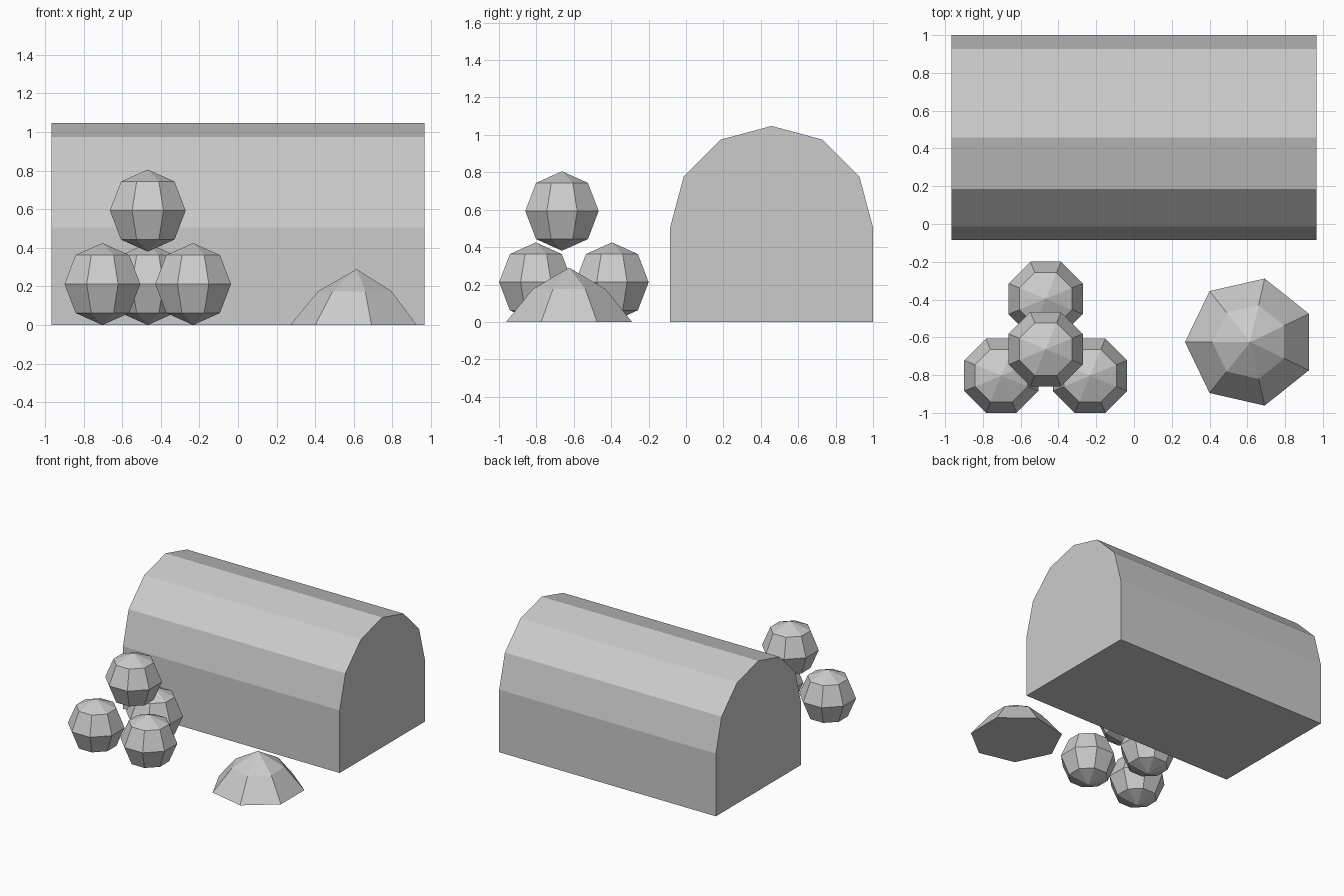
import bpy, bmesh, math
from mathutils import Matrix

if "Cube" in bpy.data.objects:
    bpy.data.objects.remove(bpy.data.objects["Cube"])

grey = bpy.data.materials.new("plain grey")
grey.diffuse_color = (0.6, 0.6, 0.6, 1)
grey.use_nodes = True
grey.node_tree.nodes["Principled BSDF"].inputs["Base Color"].default_value = grey.diffuse_color


def finish(name, bm, location=(0, 0, 0)):
    bmesh.ops.recalc_face_normals(bm, faces=bm.faces)
    mesh = bpy.data.meshes.new(name)
    bm.to_mesh(mesh)
    bm.free()
    mesh.materials.append(grey)
    obj = bpy.data.objects.new(name, mesh)
    obj.location = location
    bpy.context.collection.objects.link(obj)
    return obj


# Barn: a straight-walled arch profile extruded along x
HALF_LENGTH, SPAN, WALL, BARN_Y = 0.967, 0.5425, 0.505, 0.4575
profile = [(SPAN, 0)]
profile += [(SPAN * math.cos(math.radians(a)), WALL + SPAN * math.sin(math.radians(a)))
            for a in range(0, 181, 30)]
profile += [(-SPAN, 0)]
bm = bmesh.new()
end = bm.faces.new([bm.verts.new((-HALF_LENGTH, y, z)) for y, z in profile])
side = bmesh.ops.extrude_face_region(bm, geom=[end], use_keep_orig=True)
bmesh.ops.translate(bm, vec=(2 * HALF_LENGTH, 0, 0),
                    verts=[v for v in side["geom"] if isinstance(v, bmesh.types.BMVert)])
finish("barn", bm, (0, BARN_Y, 0))

# Stacked balls: three on the ground, one on top
BALL = 0.2125
balls = {
    "ball_left": (-0.7025, -0.803, BALL),
    "ball_right": (-0.2325, -0.803, BALL),
    "ball_back": (-0.4675, -0.396, BALL),
    "ball_top": (-0.4675, -0.663, 0.593),
}
for name, place in balls.items():
    bm = bmesh.new()
    bmesh.ops.create_uvsphere(bm, u_segments=8, v_segments=4, radius=BALL,
                              matrix=Matrix.Rotation(math.pi / 8, 4, "Z"))
    finish(name, bm, place)

# Mound: seven-sided, with a steeper skirt ring below the peak
SIDES = 7
bm = bmesh.new()


def ring(radius, z):
    return [bm.verts.new((radius * math.cos(math.pi + i * math.tau / SIDES),
                          radius * math.sin(math.pi + i * math.tau / SIDES), z))
            for i in range(SIDES)]


base, shoulder = ring(0.345, 0), ring(0.2, 0.175)
peak = bm.verts.new((0, 0, 0.29))
bm.faces.new(base[::-1])
for i in range(SIDES):
    j = (i + 1) % SIDES
    bm.faces.new((base[i], base[j], shoulder[j], shoulder[i]))
    bm.faces.new((shoulder[i], shoulder[j], peak))
finish("mound", bm, (0.615, -0.625, 0))
